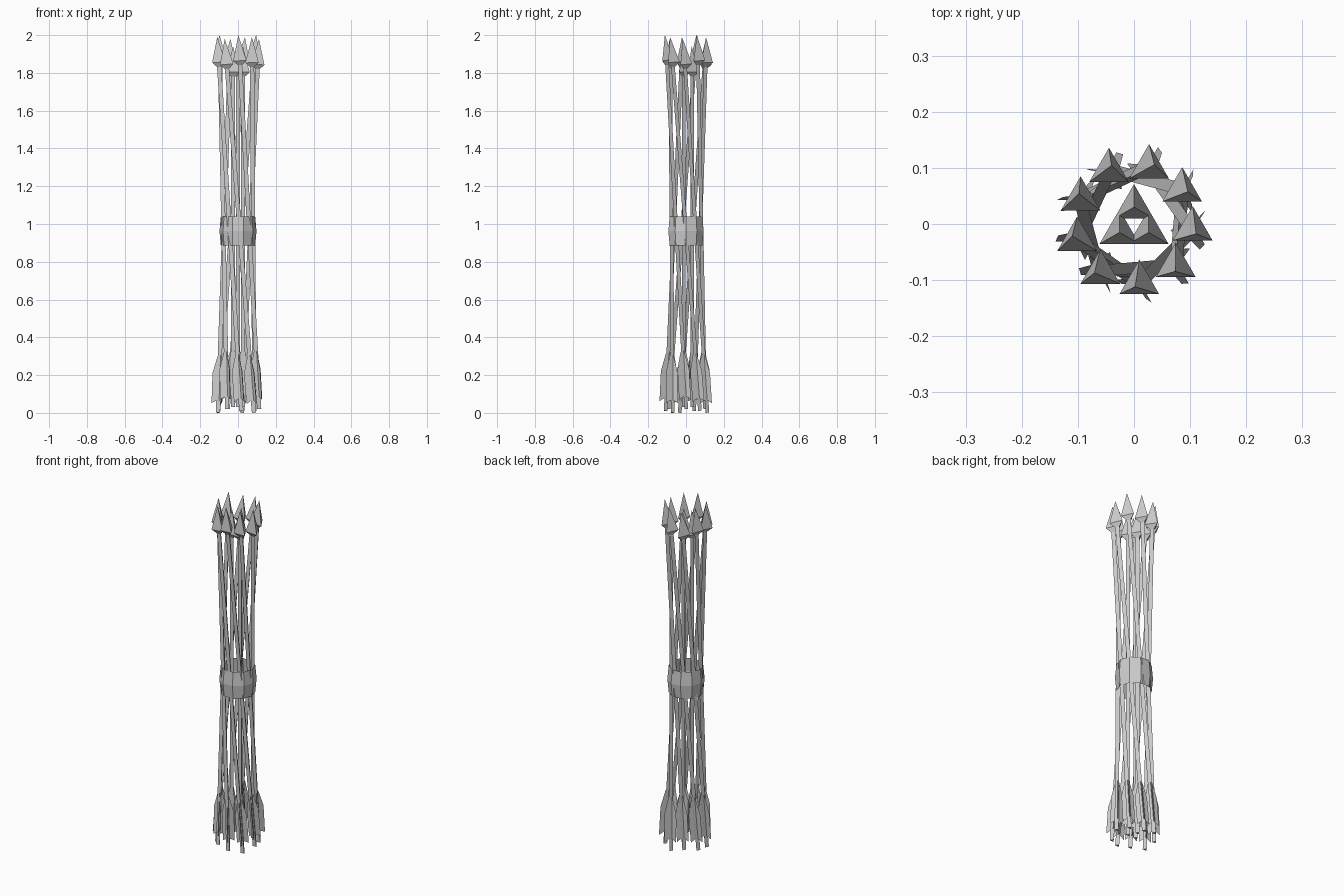
import bpy, bmesh
from math import cos, sin, radians
from mathutils import Vector

if "Cube" in bpy.data.objects:
    bpy.data.objects.remove(bpy.data.objects["Cube"])


def polar(r, deg, z=0.0):
    return Vector((r * cos(radians(deg)), r * sin(radians(deg)), z))


def make_object(name, bm):
    mesh = bpy.data.meshes.new(name)
    bm.to_mesh(mesh)
    bm.free()
    ob = bpy.data.objects.new(name, mesh)
    bpy.context.collection.objects.link(ob)
    return ob


def lathe(bm, profile, sides, start=90):
    """Revolve (radius, z) points; a zero radius closes to a point."""
    rings = []
    for r, z in profile:
        if r == 0:
            rings.append([bm.verts.new((0, 0, z))] * sides)
        else:
            rings.append([bm.verts.new(polar(r, start + 360 * i / sides, z))
                          for i in range(sides)])
    for a, b in zip(rings, rings[1:]):
        for i in range(sides):
            j = (i + 1) % sides
            quad = list(dict.fromkeys((a[i], a[j], b[j], b[i])))
            bm.faces.new(quad)


def place(ob, tail, tip):
    axis = (tip - tail).normalized()
    ob.rotation_mode = 'QUATERNION'
    ob.rotation_quaternion = Vector((0, 0, 1)).rotation_difference(axis)
    ob.location = tail


def arrow(name, tail, tip, fin_angle):
    length = (tip - tail).length
    # Triangular shaft
    bm = bmesh.new()
    lathe(bm, [(0, 0), (0.013, 0), (0.013, length - 0.14)], 3)
    place(make_object(name + "_shaft", bm), tail, tip)
    # Three-sided head with a shallow pointed underside
    bm = bmesh.new()
    lathe(bm, [(0, length - 0.17), (0.041, length - 0.135), (0, length)], 3)
    place(make_object(name + "_head", bm), tail, tip)
    # Three flat feather fins
    bm = bmesh.new()
    outline = [(0, 0.07), (0.036, 0.05), (0.036, 0.21), (0.012, 0.30), (0, 0.32)]
    for k in range(3):
        bm.faces.new([bm.verts.new(polar(r, fin_angle + 120 * k, z))
                      for r, z in outline])
    place(make_object(name + "_fletching", bm), tail, tip)


# Outer ring of nine arrows, twisted around the bundle
for i in range(9):
    angle = 31 + 40 * i
    drop = 0.01 * (i % 3)
    arrow(f"outer_arrow_{i + 1}",
          polar(0.112, angle + 88, 0.021 - drop),
          polar(0.112, angle, 2.0 - drop), 58)

# Three upright inner arrows
for i in range(3):
    angle = 90 + 120 * i
    arrow(f"inner_arrow_{i + 1}", polar(0.03, angle, 0.03),
          polar(0.03, angle, 1.94), 90)

# Binding band round the middle
bm = bmesh.new()
lathe(bm, [(0.091, 0.885), (0.098, 0.962), (0.091, 1.04)], 10, 0)
make_object("binding_band", bm)
